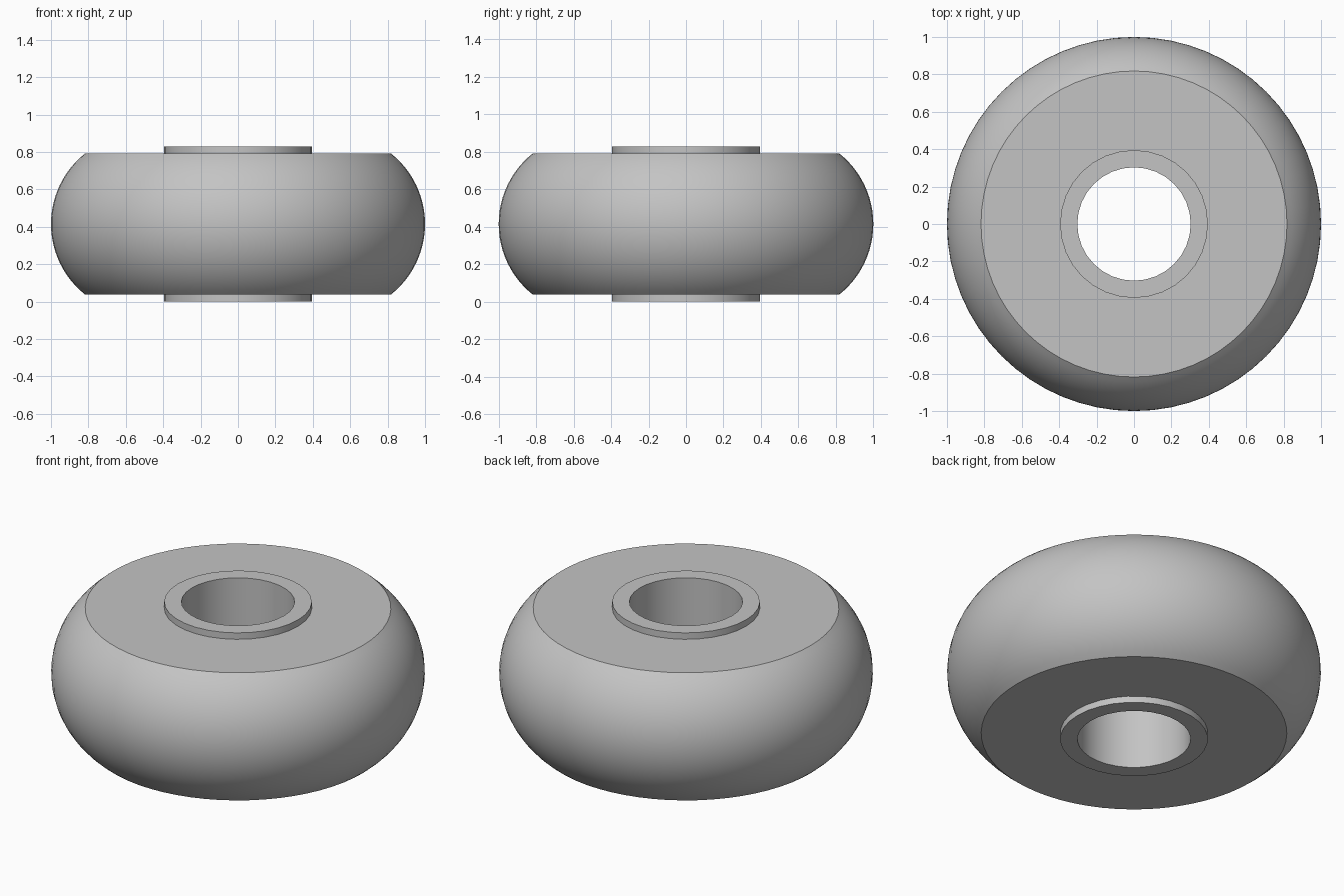
import bpy, bmesh, math

cube = bpy.data.objects.get("Cube")
if cube:
    bpy.data.objects.remove(cube, do_unlink=True)

grey = bpy.data.materials.new("light grey")
grey.use_nodes = True
grey.diffuse_color = (0.55, 0.55, 0.55, 1)
grey.node_tree.nodes["Principled BSDF"].inputs["Base Color"].default_value = (0.55, 0.55, 0.55, 1)


def lathe(name, profile, sides):
    """Turn a closed (radius, height) outline around the z axis."""
    bm = bmesh.new()
    rings = []
    for i in range(sides):
        a = 2 * math.pi * i / sides
        rings.append([bm.verts.new((r * math.cos(a), r * math.sin(a), z)) for r, z in profile])
    n = len(profile)
    for i in range(sides):
        here, after = rings[i], rings[(i + 1) % sides]
        for j in range(n):
            k = (j + 1) % n
            bm.faces.new((here[j], after[j], after[k], here[k]))
    bmesh.ops.recalc_face_normals(bm, faces=bm.faces)
    mesh = bpy.data.meshes.new(name)
    bm.to_mesh(mesh)
    bm.free()
    mesh.materials.append(grey)
    obj = bpy.data.objects.new(name, mesh)
    bpy.context.collection.objects.link(obj)
    bpy.ops.object.select_all(action='DESELECT')
    obj.select_set(True)
    bpy.context.view_layer.objects.active = obj
    bpy.ops.object.shade_smooth_by_angle(angle=math.radians(30))
    return obj


# Rolling body: flat sides with a rounded tread
height, mid = 0.83, 0.415
half_width, edge_radius = 0.377, 0.818
sag = 1 - edge_radius
arc_radius = (half_width ** 2 + sag ** 2) / (2 * sag)
sweep = math.asin(half_width / arc_radius)
steps = 24
tread = []
for s in range(steps + 1):
    a = sweep * (2 * s / steps - 1)
    tread.append((1 - arc_radius + arc_radius * math.cos(a), mid + arc_radius * math.sin(a)))
inner = 0.35
lathe("wheel_body", [(inner, mid - half_width)] + tread + [(inner, mid + half_width)], 64)

# Hub sleeve: open bore, standing proud of both sides
lathe("hub_sleeve", [(0.303, 0), (0.395, 0), (0.395, height), (0.303, height)], 32)
